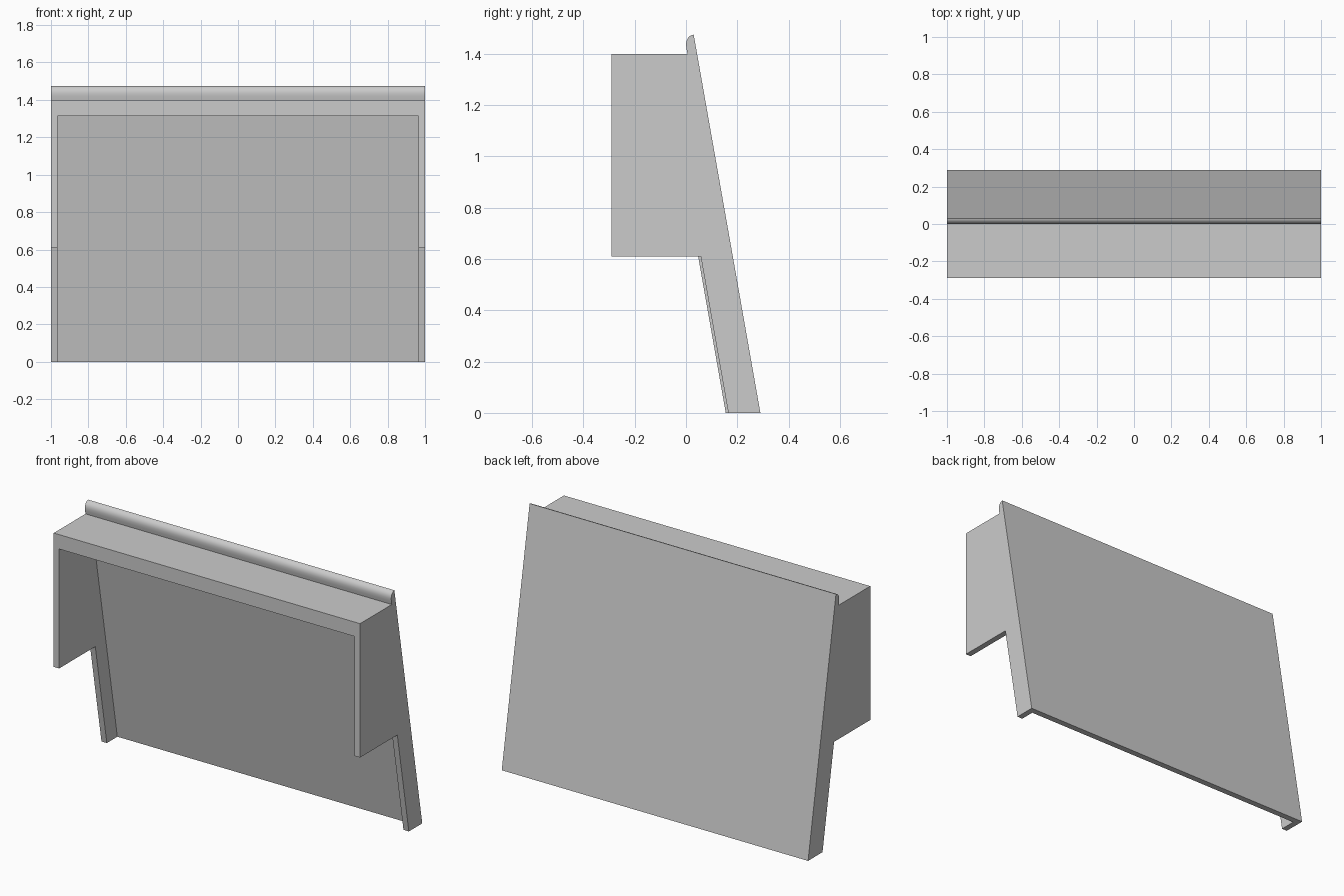
import bpy, bmesh, math

cube = bpy.data.objects.get("Cube")
if cube:
    bpy.data.objects.remove(cube, do_unlink=True)

SLOPE = math.tan(math.radians(10))
PANEL = 0.037      # rear panel thickness
WALL = 0.035       # side wall thickness
UNDER = 0.61       # underside of the side cheeks
TOP = 1.475


def lean(y, z):
    """Point on a line leaning back from y at the floor."""
    return (y - SLOPE * z, z)


def extrude_profile(name, profile, x0, x1):
    """Extrude a (y, z) outline along x."""
    bm = bmesh.new()
    face = bm.faces.new([bm.verts.new((x0, y, z)) for y, z in profile])
    res = bmesh.ops.extrude_face_region(bm, geom=[face])
    verts = [g for g in res["geom"] if isinstance(g, bmesh.types.BMVert)]
    bmesh.ops.translate(bm, verts=verts, vec=(x1 - x0, 0, 0))
    bmesh.ops.recalc_face_normals(bm, faces=bm.faces)
    mesh = bpy.data.meshes.new(name)
    bm.to_mesh(mesh)
    bm.free()
    obj = bpy.data.objects.new(name, mesh)
    bpy.context.collection.objects.link(obj)
    return obj


def cut(obj, cutter):
    mod = obj.modifiers.new("cut", "BOOLEAN")
    mod.operation = "DIFFERENCE"
    mod.solver = "EXACT"
    mod.object = cutter
    cutter.hide_render = True
    bpy.context.view_layer.objects.active = obj
    bpy.ops.object.modifier_apply(modifier=mod.name)
    bpy.data.objects.remove(cutter, do_unlink=True)


# Rounded lip along the top edge
lip = [(0.006, 1.4), (0.002, 1.42), (0.0, 1.437), (0.002, 1.45),
       (0.007, 1.461), (0.015, 1.469), (0.022, 1.473)]

# Whole body outline: sloped back, legs, projecting hood and lip
outline = [lean(0.29, 0), lean(0.155, 0), lean(0.155, UNDER),
           (-0.29, UNDER), (-0.29, 1.4)] + lip + [lean(0.29, TOP)]
body = extrude_profile("hooded_panel", outline, -1, 1)

# Open cavity under the hood, in front of the rear panel
inner = 0.29 - PANEL
cavity = [lean(inner, -0.1), lean(inner, 1.315), (-0.5, 1.315), (-0.5, -0.1)]
cut(body, extrude_profile("cavity_cutter", cavity, -1 + WALL, 1 - WALL))

# Left leg is slightly slimmer than the right
slim = [lean(0.165, -0.1), lean(0.165, UNDER), (-0.1, UNDER), (-0.1, -0.1)]
cut(body, extrude_profile("leg_cutter", slim, 0.9, 1.1))

# Plain grey finish
grey = bpy.data.materials.new("light_grey")
grey.use_nodes = True
color = (0.6, 0.6, 0.6, 1)
grey.diffuse_color = color
grey.node_tree.nodes["Principled BSDF"].inputs["Base Color"].default_value = color
body.data.materials.clear()
body.data.materials.append(grey)

# Smooth lip, crisp edges elsewhere
bpy.ops.object.select_all(action="DESELECT")
body.select_set(True)
bpy.context.view_layer.objects.active = body
bpy.ops.object.shade_smooth_by_angle(angle=math.radians(35))
